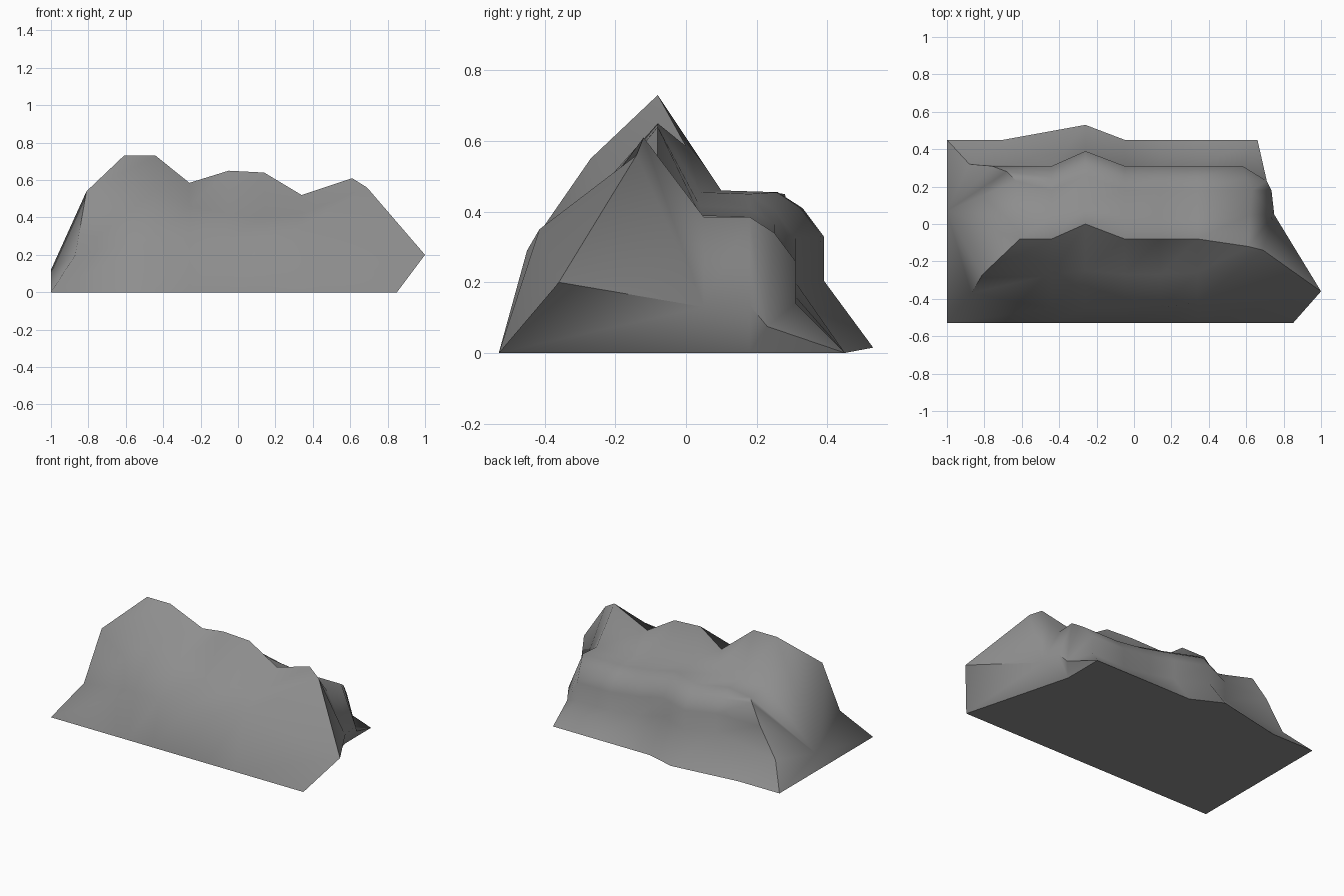
import bpy, bmesh, math

cube = bpy.data.objects.get("Cube")
if cube:
    bpy.data.objects.remove(cube, do_unlink=True)

# Rock colour
stone = bpy.data.materials.new("grey_stone")
stone.use_nodes = True
grey = (0.27, 0.27, 0.27, 1)
stone.diffuse_color = grey
stone.node_tree.nodes["Principled BSDF"].inputs["Base Color"].default_value = grey

# Sections run from the front base over the ridge and the ledge to the back base
left_section = [(-1, -.53, 0), (-.87, -.37, .2), (-.81, -.27, .54), (-.61, -.08, .73),
                (-.62, .05, .46), (-.63, .23, .455), (-.68, .28, .45), (-.76, .31, .33),
                (-.88, .32, .14), (-1, .45, 0)]
right_section = [(.85, -.53, 0), (1, -.36, .2), (.69, -.14, .56), (.61, -.12, .61),
                 (.62, .05, .385), (.63, .18, .385), (.6, .25, .34), (.58, .31, .26),
                 (.58, .31, .14), (.66, .45, 0)]


def section(x, low, mid, ridge, ledge, bulge=0, foot_x=None, foot_z=0):
    """Cross-section of the rock at x, its back pushed out by bulge."""
    front = [(-.53, 0), low, mid, ridge]
    back = [(.04 + bulge * .75, ledge + .005), (.18 + bulge, ledge),
            (.25 + bulge, ledge - .045), (.31 + bulge, ledge - .125),
            (.31 + bulge, ledge - .25)]
    points = [(x, y, z) for y, z in front + back]
    return points + [(x if foot_x is None else foot_x, .45 + bulge, foot_z)]


sections = [
    left_section,
    section(-.44, (-.45, .29), (-.27, .55), (-.08, .73), .45, foot_x=-.7),
    section(-.26, (-.45, .29), (-.25, .46), (0, .585), .455, bulge=.08, foot_z=.015),
    section(-.05, (-.45, .29), (-.27, .42), (-.08, .65), .45),
    section(.14, (-.45, .29), (-.27, .405), (-.08, .64), .41),
    section(.34, (-.415, .35), (-.26, .42), (-.08, .52), .385),
    right_section,
]

# Skin of the rock
bm = bmesh.new()
grid = [[bm.verts.new(p) for p in s] for s in sections]
for a, b in zip(grid, grid[1:]):
    for i in range(len(a) - 1):
        bm.faces.new((a[i], b[i], b[i + 1], a[i + 1]))


def fan(corner, ring):
    """Close a ring of vertices with triangles meeting at one jutting corner."""
    hub = bm.verts.new(corner)
    for p, q in zip(ring, ring[1:] + ring[:1]):
        bm.faces.new((p, q, hub))


# Left end wall
left, right = grid[0], grid[-1]
fan((-1, .07, .12), left)

# Right end wall, bulging low down and undercut at the foot
foot = bm.verts.new((.66, .18, 0))
knee = bm.verts.new((.735, .18, .135))
fan((.75, .05, .13), [foot] + right[:6] + [knee])
fan((.71, .23, .075), [foot, knee] + right[5:])

# Flat underside
underside = bm.faces.new([s[0] for s in reversed(grid)] + [s[-1] for s in grid] + [foot])

# Hard creases: rim of the underside and back corner of the left wall
for edge in underside.edges:
    edge.smooth = False
for p, q in zip(left[6:], left[7:]):
    bm.edges.get((p, q)).smooth = False

bmesh.ops.recalc_face_normals(bm, faces=bm.faces)
mesh = bpy.data.meshes.new("rock")
bm.to_mesh(mesh)
bm.free()
mesh.materials.append(stone)
rock = bpy.data.objects.new("rock", mesh)
bpy.context.collection.objects.link(rock)

# Soft shading with the hard creases kept
bpy.context.view_layer.objects.active = rock
rock.select_set(True)
bpy.ops.object.shade_smooth_by_angle(angle=math.radians(62), keep_sharp_edges=True)
